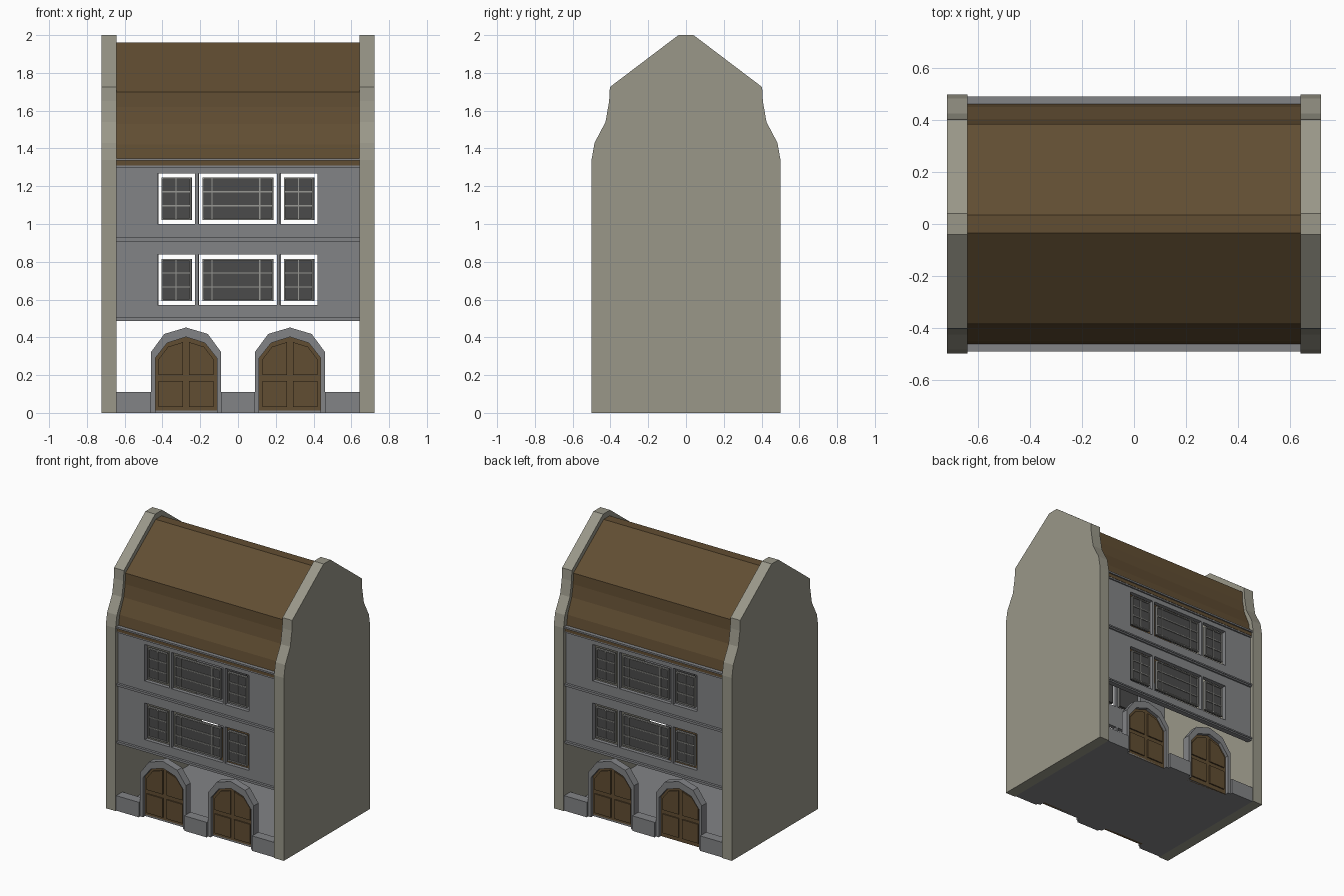
import bpy, bmesh
from mathutils import Matrix, Vector

cube = bpy.data.objects.get("Cube")
if cube:
    bpy.data.objects.remove(cube, do_unlink=True)


def material(name, rgb):
    m = bpy.data.materials.new(name)
    m.use_nodes = True
    m.diffuse_color = (*rgb, 1)
    node = m.node_tree.nodes["Principled BSDF"]
    node.inputs["Base Color"].default_value = (*rgb, 1)
    node.inputs["Roughness"].default_value = 0.9
    return m


STONE = material("beige_stone", (0.32, 0.31, 0.25))
GREY = material("grey_plaster", (0.225, 0.23, 0.24))
BROWN = material("brown_wood", (0.12, 0.075, 0.032))
GLASS = material("dark_glass", (0.07, 0.07, 0.07))
BARS = material("pale_bars", (0.31, 0.31, 0.29))


def finish(name, bm, mat, turn=False):
    """Turn the bmesh into an object, spun to the back face if asked."""
    if turn:
        bm.transform(Matrix.Rotation(3.14159265, 4, 'Z'))
    bmesh.ops.recalc_face_normals(bm, faces=bm.faces)
    me = bpy.data.meshes.new(name)
    bm.to_mesh(me)
    bm.free()
    me.materials.append(mat)
    ob = bpy.data.objects.new(name, me)
    bpy.context.collection.objects.link(ob)
    return ob


def add_box(bm, x0, x1, y0, y1, z0, z1):
    size = Vector((x1 - x0, y1 - y0, z1 - z0))
    mid = Vector((x0 + x1, y0 + y1, z0 + z1)) / 2
    bmesh.ops.create_cube(bm, size=1, matrix=Matrix.Translation(mid) @ Matrix.Diagonal((*size, 1)))


def boxes(name, mat, turn, *dims):
    bm = bmesh.new()
    for d in dims:
        add_box(bm, *d)
    return finish(name, bm, mat, turn)


def prism(name, mat, pts, axis, a, b, turn=False):
    """Extrude a (u, z) outline from a to b along the x or y axis."""
    bm = bmesh.new()
    place = (lambda u, z: (a, u, z)) if axis == 'x' else (lambda u, z: (u, a, z))
    face = bm.faces.new([bm.verts.new(place(u, z)) for u, z in pts])
    new = bmesh.ops.extrude_face_region(bm, geom=[face])["geom"]
    shift = Vector((b - a, 0, 0)) if axis == 'x' else Vector((0, b - a, 0))
    bmesh.ops.translate(bm, vec=shift, verts=[g for g in new if isinstance(g, bmesh.types.BMVert)])
    return finish(name, bm, mat, turn)


def mirrored(half):
    return half + [(-u, z) for u, z in reversed(half) if u != 0]


W = 0.643  # inner face of the gable walls

# Gable walls
gable = mirrored([(-.5, 0), (-.5, 1.34), (-.484, 1.43), (-.426, 1.54),
                  (-.407, 1.65), (-.403, 1.725), (-.04, 2)])
prism("left_gable_wall", STONE, gable, 'x', W, .722)
prism("right_gable_wall", STONE, gable, 'x', -.722, -W)

# Hollow roof shell
slope = mirrored([(-.465, 1.335), (-.452, 1.42), (-.405, 1.53), (-.388, 1.62),
                  (-.385, 1.7), (-.035, 1.96)])
lining = [(u * .95, z - .015) for u, z in reversed(slope)]
prism("roof", BROWN, slope + lining, 'x', -W, W)

# Ground slab
boxes("floor", GREY, False, (-W, W, -.45, .45, 0, .012))

HOLES_X = [(-.427, -.228), (-.21, .207), (.222, .42)]
HOLES_Z = [(.57, .838), (1, 1.267)]


def wall_with_openings(turn, label):
    bm = bmesh.new()
    xs = [-W] + [v for h in HOLES_X for v in h] + [W]
    zs = [.49] + [v for h in HOLES_Z for v in h] + [1.31]
    grid = [[bm.verts.new((x, -.47, z)) for x in xs] for z in zs]
    for j in range(len(zs) - 1):
        for i in range(len(xs) - 1):
            if not (i % 2 and j % 2):
                bm.faces.new((grid[j][i], grid[j][i + 1], grid[j + 1][i + 1], grid[j + 1][i]))
    back = bmesh.ops.extrude_face_region(bm, geom=bm.faces[:])["geom"]
    bmesh.ops.translate(bm, vec=(0, .03, 0), verts=[g for g in back if isinstance(g, bmesh.types.BMVert)])
    finish(label + "_upper_wall", bm, GREY, turn)


def windows(turn, label):
    panes, bars = bmesh.new(), bmesh.new()
    for k, (hx0, hx1) in enumerate(HOLES_X):
        for hz0, hz1 in HOLES_Z:
            x0, x1, z0, z1 = hx0 + .022, hx1 - .022, hz0 + .022, hz1 - .022
            add_box(panes, x0, x1, -.46, -.445, z0, z1)
            # Surround of each sash
            t = .008
            for a, b in ((x0, x0 + t), (x1 - t, x1)):
                add_box(bars, a, b, -.468, -.46, z0, z1)
            for a, b in ((z0, z0 + t), (z1 - t, z1)):
                add_box(bars, x0, x1, -.468, -.46, a, b)
            # Glazing bars
            cols = [x0 + .05, x1 - .07] if k == 1 else [(x0 + x1) / 2]
            for x in cols:
                add_box(bars, x - .003, x + .003, -.466, -.46, z0, z1)
            for n in (1, 2):
                z = z0 + (z1 - z0) * n / 3
                add_box(bars, x0, x1, -.466, -.46, z - .003, z + .003)
    finish(label + "_window_panes", panes, GLASS, turn)
    finish(label + "_window_bars", bars, BARS, turn)


def arched_door(turn, label, cx):
    outer = mirrored([(-.185, 0), (-.185, .323), (-.115, .418), (0, .452)])
    inner = mirrored([(-.163, 0), (-.163, .29), (-.1, .37), (0, .402)])
    shift = lambda pts: [(u + cx, z) for u, z in pts]
    prism(label + "_door_arch", GREY, shift(outer + inner[::-1]), 'y', -.475, -.42, turn)
    prism(label + "_door", BROWN, shift(inner), 'y', -.45, -.43, turn)
    # Raised panels, two low and two shaped to the arch
    for s in (-1, 1):
        low = [(.015, .03), (.145, .03), (.145, .17), (.015, .17)]
        high = [(.015, .2), (.145, .2), (.145, .285), (.095, .35), (.015, .375)]
        for part, pts in (("lower", low), ("upper", high)):
            prism(f"{label}_door_{part}_panel", BROWN, shift([(s * u, z) for u, z in pts]),
                  'y', -.459, -.45, turn)


# Street face and its matching rear face
for label, turn in (("front", False), ("back", True)):
    wall_with_openings(turn, label)
    windows(turn, label)
    for side, cx in (("left", .275), ("right", -.275)):
        arched_door(turn, f"{label}_{side}", cx)
    boxes(label + "_plinths", GREY, turn,
          *[(a, b, -.492, -.42, 0, .11) for a, b in ((-W, -.46), (-.09, .09), (.46, W))])
    boxes(label + "_floor_bands", GREY, turn,
          *[(-W, W, -y, -.46, z, z + .01) for y, z in
            ((.482, .487), (.488, .497), (.482, .908), (.488, .918), (.48, 1.3))])
    boxes(label + "_fascia", BROWN, turn, (-W, W, -.482, -.44, 1.31, 1.335))
    boxes(label + "_cornice", GREY, turn, (-W, W, -.492, -.44, 1.335, 1.347))
